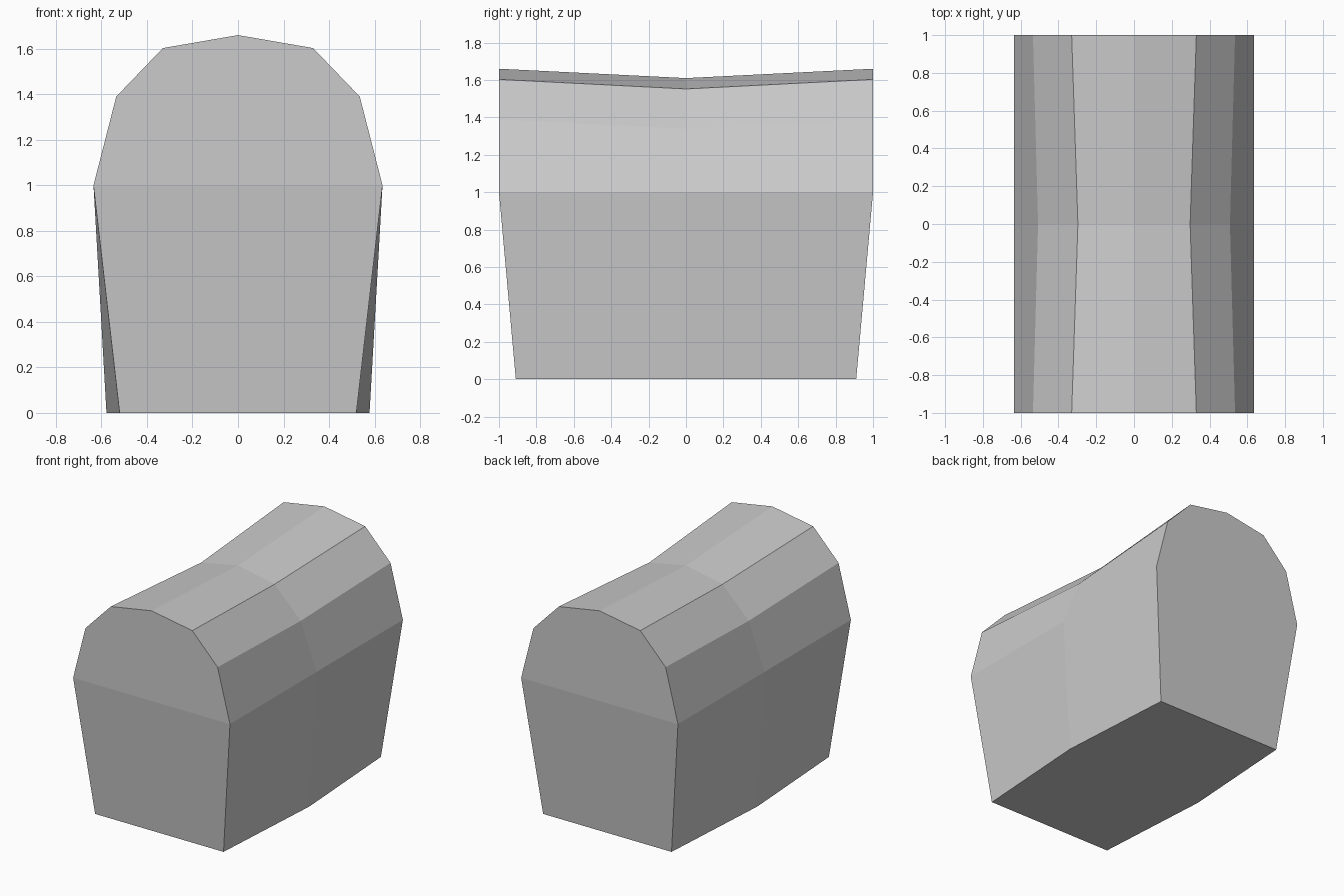
import bpy, bmesh

if "Cube" in bpy.data.objects:
    bpy.data.objects.remove(bpy.data.objects["Cube"])

# Half profiles from base to ridge: (x, z)
END = [(0.52, 0.0), (0.635, 1.0), (0.535, 1.39), (0.33, 1.603), (0.0, 1.66)]
MID = [(0.578, 0.0), (0.635, 1.0), (0.508, 1.34), (0.297, 1.552), (0.0, 1.61)]


def section(bm, half, y_base, y_top):
    """Mirrored cross-section ring whose base is pulled in along y."""
    full = half + [(-x, z) for x, z in reversed(half[:-1])]
    return [bm.verts.new((x, y_base if z == 0 else y_top, z)) for x, z in full]


bm = bmesh.new()
rings = [section(bm, END, -0.91, -1.0),
         section(bm, MID, 0.0, 0.0),
         section(bm, END, 0.91, 1.0)]

# Walls and sagging arched top
n = len(rings[0])
for a, b in zip(rings, rings[1:]):
    for i in range(n):
        j = (i + 1) % n
        bm.faces.new((a[i], a[j], b[j], b[i]))

# End caps: sloped lower panel and upright arch panel
for r in (rings[0], rings[2]):
    bm.faces.new((r[0], r[1], r[-2], r[-1]))
    bm.faces.new(r[1:-1])

bmesh.ops.recalc_face_normals(bm, faces=bm.faces)
mesh = bpy.data.meshes.new("arched_chest")
bm.to_mesh(mesh)
bm.free()
obj = bpy.data.objects.new("arched_chest", mesh)
bpy.context.collection.objects.link(obj)
